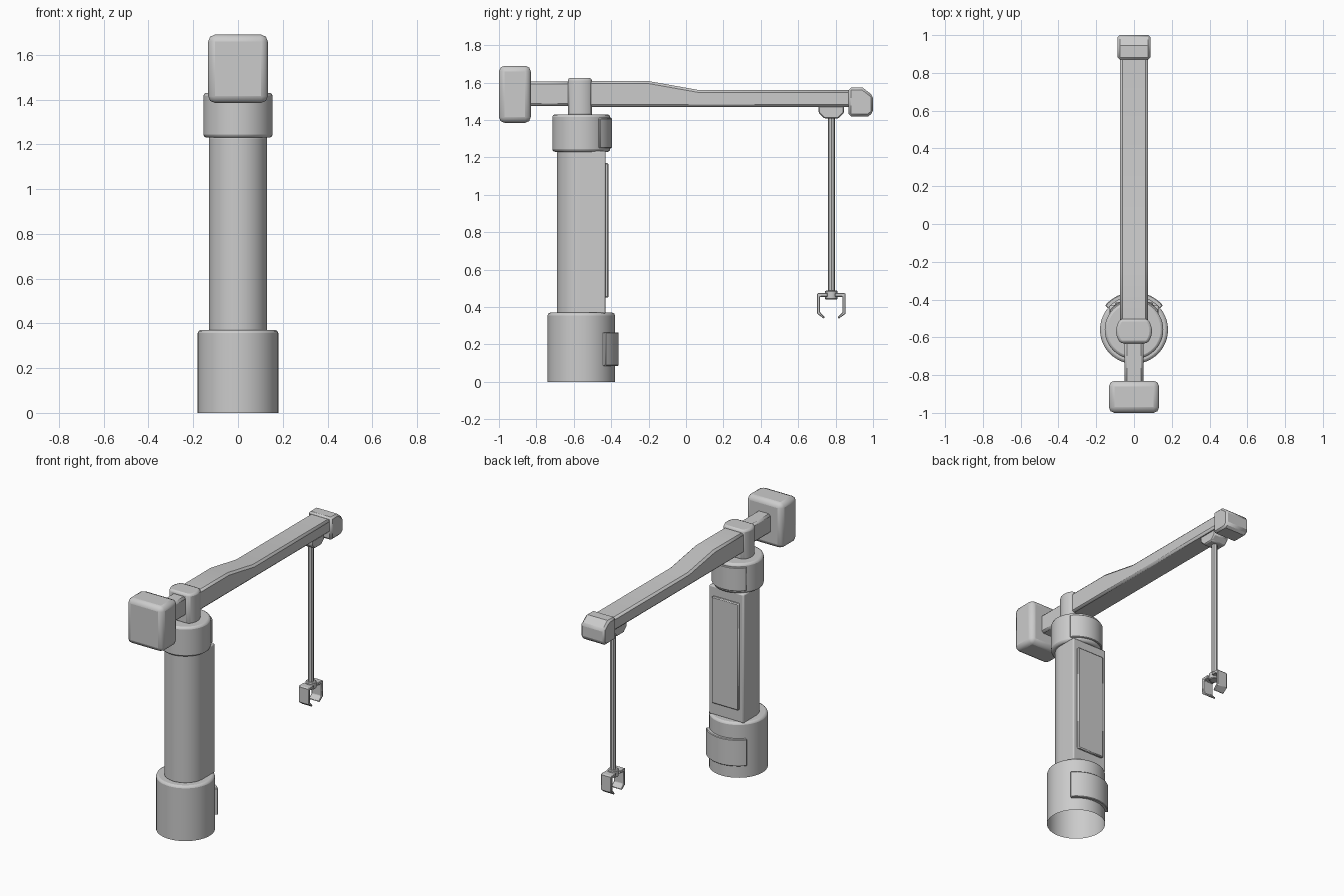
import bpy, bmesh
from math import sin, cos, pi, radians
from mathutils import Vector

if "Cube" in bpy.data.objects:
    bpy.data.objects.remove(bpy.data.objects["Cube"])

CY = -0.56   # column axis
HY = 0.777   # hoist line axis


def finish(name, bm, bevel=0.0, segs=2, angle=35, limit=40):
    bmesh.ops.recalc_face_normals(bm, faces=bm.faces)
    me = bpy.data.meshes.new(name)
    bm.to_mesh(me)
    bm.free()
    ob = bpy.data.objects.new(name, me)
    bpy.context.collection.objects.link(ob)
    if bevel:
        m = ob.modifiers.new("bevel", 'BEVEL')
        m.width, m.segments = bevel, segs
        m.limit_method, m.angle_limit = 'ANGLE', radians(limit)
    bpy.ops.object.select_all(action='DESELECT')
    bpy.context.view_layer.objects.active = ob
    ob.select_set(True)
    bpy.ops.object.shade_smooth_by_angle(angle=radians(angle))
    return ob


def prism(name, pts, lo, hi, axis='z', open_bottom=False, **kw):
    """Extrude (x, y) points along z, or (y, z) points along x."""
    bm = bmesh.new()
    make = (lambda p, h: (p[0], p[1], h)) if axis == 'z' else (lambda p, h: (h, p[0], p[1]))
    a = [bm.verts.new(make(p, lo)) for p in pts]
    b = [bm.verts.new(make(p, hi)) for p in pts]
    n = len(pts)
    for i in range(n):
        j = (i + 1) % n
        bm.faces.new((a[i], a[j], b[j], b[i]))
    if not open_bottom:
        bm.faces.new(a[::-1])
    bm.faces.new(b)
    return finish(name, bm, **kw)


def box(name, x, y, z, **kw):
    pts = [(x[0], y[0]), (x[1], y[0]), (x[1], y[1]), (x[0], y[1])]
    return prism(name, pts, z[0], z[1], **kw)


def arc(r, a0, a1, n, cy=CY):
    """Points on a circle, angles in degrees from +x."""
    return [(r * cos(radians(a0 + (a1 - a0) * i / n)),
             cy + r * sin(radians(a0 + (a1 - a0) * i / n))) for i in range(n + 1)]


def circle(r, n, cy=CY):
    return arc(r, 0, 360, n, cy)[:-1]


# Base drum (open underneath) and slewing collar
prism("base_drum", circle(0.18, 48), 0, 0.37, open_bottom=True, bevel=0.014)
prism("slewing_collar", circle(0.155, 48), 1.23, 1.43, bevel=0.014)

# Curved cover plates wrapped round the back of drum and collar
for name, r0, r1, half, lo, hi in (("base_cover", 0.17, 0.2, 50, 0.085, 0.265),
                                   ("collar_cover", 0.145, 0.165, 53, 1.25, 1.41)):
    pts = arc(r1, 90 - half, 90 + half, 16) + arc(r0, 90 + half, 90 - half, 16)
    prism(name, pts, lo, hi, bevel=0.004, segs=1)

# Column: round front, square back with a raised panel
prism("column", arc(0.13, 180, 360, 24) + [(0.13, -0.43), (-0.13, -0.43)],
      0.365, 1.235, bevel=0.008)
box("column_panel", (-0.1, 0.1), (-0.44, -0.414), (0.45, 1.17), bevel=0.006, segs=1)

# Mast head: cylinder sides with flat front and back
prism("mast_head", arc(0.095, -43, 43, 10, -0.567) + arc(0.095, 137, 223, 10, -0.567),
      1.42, 1.625, bevel=0.014)

# Boom with tapering top, and the short counter boom
prism("boom", [(-0.52, 1.47), (0.9, 1.47), (0.9, 1.56), (0.07, 1.56), (-0.2, 1.608), (-0.52, 1.608)],
      -0.075, 0.075, axis='x', bevel=0.013, segs=1)
box("counter_boom", (-0.05, 0.05), (-0.86, -0.6), (1.475, 1.605), bevel=0.013, segs=1)
box("counterweight", (-0.133, 0.133), (-1.0, -0.83), (1.385, 1.69), bevel=0.03)

# Boom end cap and hoist block
prism("boom_tip", [(0.87, 1.42), (0.975, 1.42), (1.0, 1.44), (1.0, 1.53), (0.945, 1.573), (0.87, 1.573)],
      -0.087, 0.087, axis='x', bevel=0.012, segs=1)
prism("hoist_block", [(0.708, 1.48), (0.708, 1.44), (0.74, 1.408), (0.814, 1.408), (0.846, 1.44), (0.846, 1.48)],
      -0.055, 0.055, axis='x', bevel=0.006, segs=1)

# Hoist line and grab hub
prism("hoist_line", circle(0.019, 8, HY), 0.47, 1.42)
prism("grab_hub", circle(0.034, 12, HY), 0.44, 0.488, bevel=0.005, segs=1)

# Mirrored grab claws
claw = [(0.02, 0.475), (0.072, 0.475), (0.077, 0.468), (0.077, 0.365), (0.04, 0.338),
        (0.034, 0.345), (0.06, 0.372), (0.06, 0.455), (0.02, 0.455)]
for side, s in (("front", -1), ("back", 1)):
    prism("grab_claw_" + side, [(HY + s * y, z) for y, z in claw], -0.038, 0.038,
          axis='x', bevel=0.003, segs=1)
